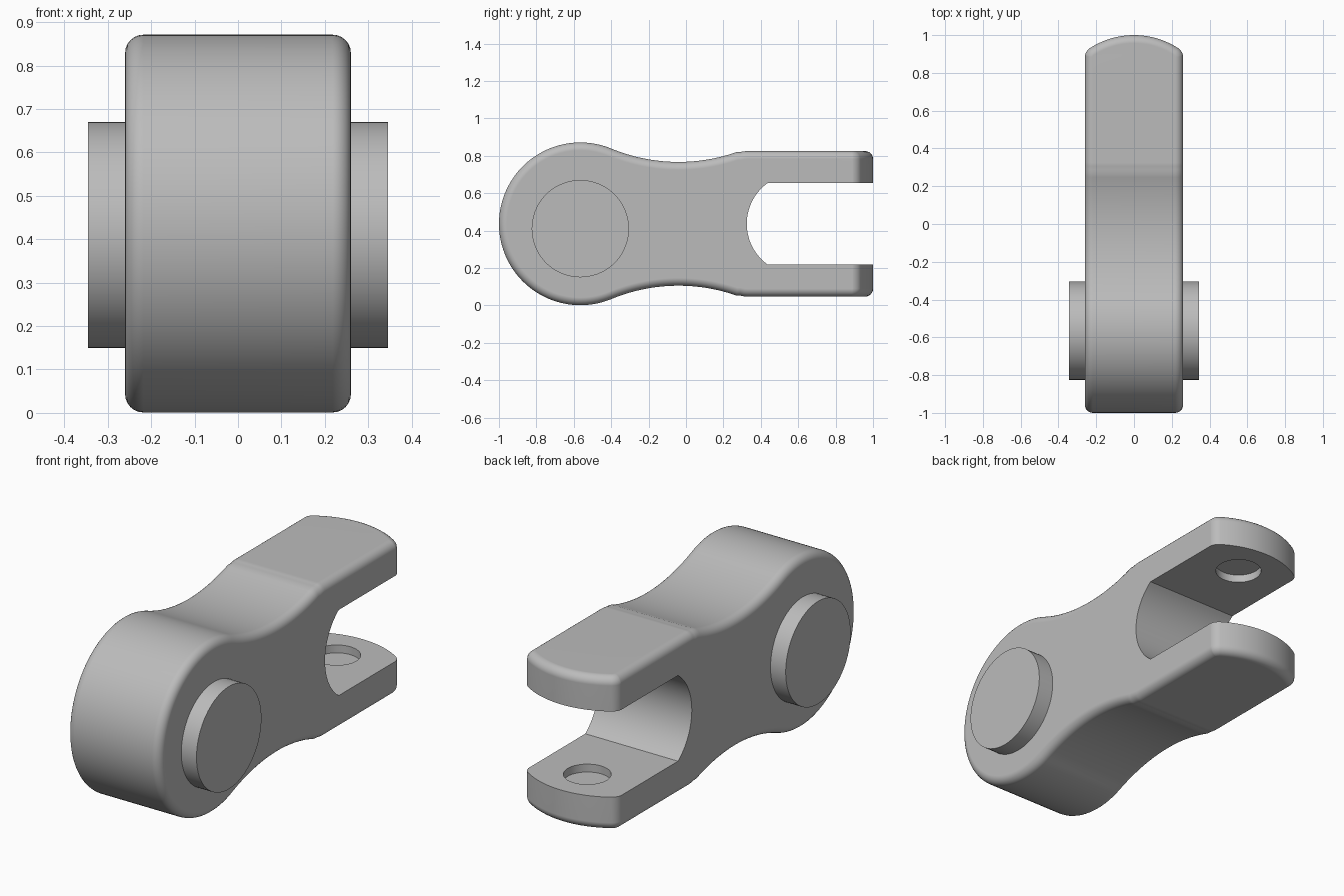
import bpy, bmesh
from math import sin, cos, pi, radians, sqrt, asin, atan2
from mathutils import Matrix

if "Cube" in bpy.data.objects:
    bpy.data.objects.remove(bpy.data.objects["Cube"], do_unlink=True)

grey = bpy.data.materials.new("plain grey")
grey.use_nodes = True
grey.diffuse_color = (0.5, 0.5, 0.5, 1)
grey.node_tree.nodes["Principled BSDF"].inputs["Base Color"].default_value = (0.5, 0.5, 0.5, 1)

HALF = 0.26      # half width of the link
MID = 0.436      # height of the centre plane
HEAD = -0.565    # centre of the round head


def arc(cx, cy, r, start, end, n):
    return [(cx + r * cos(start + (end - start) * i / n),
             cy + r * sin(start + (end - start) * i / n)) for i in range(n + 1)]


def prism(name, outline, axis, low, high):
    """Extrude a closed outline along x (outline in y, z) or z (outline in x, y)."""
    bm = bmesh.new()
    place = (lambda a, b: (low, a, b)) if axis == "x" else (lambda a, b: (a, b, low))
    face = bm.faces.new([bm.verts.new(place(a, b)) for a, b in outline])
    top = bmesh.ops.extrude_face_region(bm, geom=[face])["geom"]
    move = (high - low, 0, 0) if axis == "x" else (0, 0, high - low)
    bmesh.ops.translate(bm, vec=move, verts=[v for v in top if isinstance(v, bmesh.types.BMVert)])
    bmesh.ops.recalc_face_normals(bm, faces=bm.faces)
    mesh = bpy.data.meshes.new(name)
    bm.to_mesh(mesh)
    bm.free()
    mesh.materials.append(grey)
    obj = bpy.data.objects.new(name, mesh)
    bpy.context.collection.objects.link(obj)
    return obj


def activate(obj):
    bpy.ops.object.select_all(action="DESELECT")
    obj.select_set(True)
    bpy.context.view_layer.objects.active = obj


def carve(obj, cutter, operation):
    cutter.hide_render = True
    mod = obj.modifiers.new("carve", "BOOLEAN")
    mod.operation, mod.object, mod.solver = operation, cutter, "EXACT"
    activate(obj)
    bpy.ops.object.modifier_apply(modifier=mod.name)
    bpy.data.objects.remove(cutter, do_unlink=True)


# Side outline: round head, waisted neck, straight fork
head_r, waist_r, waist_y, arm = 0.435, 0.94, -0.04, 0.389
waist_z = sqrt((head_r + waist_r) ** 2 - (waist_y - HEAD) ** 2)
touch = atan2(waist_z, waist_y - HEAD)
neck = arc(waist_y, waist_z, waist_r, touch - pi, -pi / 2 + asin(0.31 / waist_r), 28)
upper = neck + [(0.288, 0.383), (0.305, 0.387), (0.325, arm), (1.1, arm)]
head = arc(HEAD, 0, head_r, touch, 2 * pi - touch, 72)[1:-1]
lower = [(y, -z) for y, z in upper]
outline = head + lower + upper[::-1]
link = prism("link_body", [(y, z + MID) for y, z in outline], "x", -HALF, HALF)

# Curved fork tips with rounded corners, seen in plan
tip_r, corner_r = 0.43, 0.06
tip_y, corner_x = 1 - tip_r, HALF + 0.0005 - corner_r
corner_y = tip_y + sqrt((tip_r - corner_r) ** 2 - corner_x ** 2)
lean = asin(corner_x / (tip_r - corner_r))
right = arc(corner_x, corner_y, corner_r, 0, pi / 2 - lean, 8)
tip = arc(0, tip_y, tip_r, pi / 2 - lean, pi / 2 + lean, 20)[1:-1]
left = [(-x, y) for x, y in right[::-1]]
side = corner_x + corner_r
plan = [(-side, -1.2), (side, -1.2)] + right + tip + left
carve(link, prism("tip_cutter", plan, "z", -0.5, 1.5), "INTERSECT")

# Rounded outer edges
bevel = link.modifiers.new("round edges", "BEVEL")
bevel.width, bevel.segments = 0.042, 6
bevel.limit_method, bevel.angle_limit = "ANGLE", radians(40)
bevel.use_clamp_overlap = False
activate(link)
bpy.ops.object.modifier_apply(modifier=bevel.name)

# Fork slot with a curved floor
gap, slot_r = 0.217, 0.269
spread = asin(gap / slot_r)
slot = arc(0.594, MID, slot_r, pi - spread, pi + spread, 28)
slot += [(1.2, MID - gap), (1.2, MID + gap)]
carve(link, prism("slot_cutter", slot, "x", -0.5, 0.5), "DIFFERENCE")

# Shallow sockets on the inner faces of both arms
socket = arc(0, 0.79, 0.11, 0, 2 * pi, 48)[:-1]
carve(link, prism("socket_cutter", socket, "z", MID - gap - 0.04, MID + gap + 0.04), "DIFFERENCE")

# Cross pin through the head
pin = prism("cross_pin", arc(HEAD, 0.41, 0.26, 0, 2 * pi, 72)[:-1], "x", -0.345, 0.345)

for obj in (link, pin):
    activate(obj)
    bpy.ops.object.shade_smooth_by_angle(angle=radians(25))
    weighted = obj.modifiers.new("even shading", "WEIGHTED_NORMAL")
    weighted.keep_sharp = True
